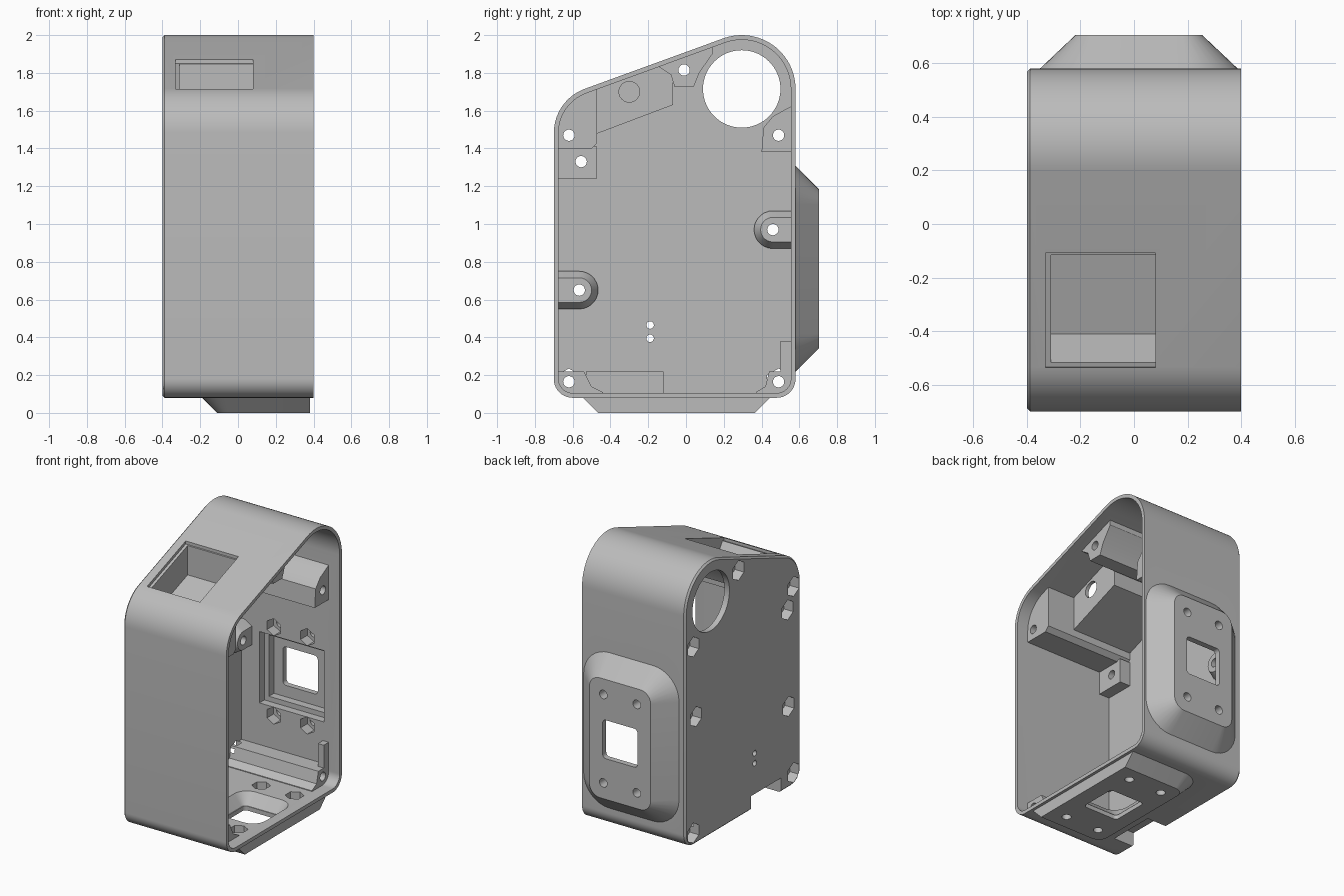
import bpy, bmesh
from math import sin, cos, radians

cube = bpy.data.objects.get("Cube")
if cube:
    bpy.data.objects.remove(cube)

grey = bpy.data.materials.new("mid_grey")
grey.use_nodes = True
COLOUR = (0.5, 0.5, 0.5, 1)
grey.diffuse_color = COLOUR
grey.node_tree.nodes["Principled BSDF"].inputs["Base Color"].default_value = COLOUR


# ---- helpers ----
def arc(u, v, r, a0, a1, n=14):
    angles = [radians(a0 + (a1 - a0) * i / n) for i in range(n + 1)]
    return [(u + r * cos(a), v + r * sin(a)) for a in angles]


def disc(u, v, r, n=32):
    return arc(u, v, r, 90, 450, n)[:-1]


def rect(u, v, w, h, r=0.0):
    if r == 0:
        return [(u - w / 2, v - h / 2), (u + w / 2, v - h / 2),
                (u + w / 2, v + h / 2), (u - w / 2, v + h / 2)]
    du, dv = w / 2 - r, h / 2 - r
    return (arc(u + du, v + dv, r, 0, 90, 8) + arc(u - du, v + dv, r, 90, 180, 8)
            + arc(u - du, v - dv, r, 180, 270, 8) + arc(u + du, v - dv, r, 270, 360, 8))


def span(u0, u1, v0, v1):
    return rect((u0 + u1) / 2, (v0 + v1) / 2, u1 - u0, v1 - v0)


def loft(name, axis, rings):
    """Closed solid through (position along axis, 2D outline) rings."""
    bm = bmesh.new()
    loops = []
    for a, pts in rings:
        place = {"x": lambda u, v: (a, u, v), "y": lambda u, v: (u, a, v),
                 "z": lambda u, v: (u, v, a)}[axis]
        loops.append([bm.verts.new(place(u, v)) for u, v in pts])
    n = len(loops[0])
    for lo, hi in zip(loops, loops[1:]):
        for i in range(n):
            j = (i + 1) % n
            bm.faces.new((lo[i], lo[j], hi[j], hi[i]))
    bm.faces.new(loops[0])
    bm.faces.new(loops[-1])
    bmesh.ops.recalc_face_normals(bm, faces=bm.faces)
    mesh = bpy.data.meshes.new(name)
    bm.to_mesh(mesh)
    bm.free()
    ob = bpy.data.objects.new(name, mesh)
    bpy.context.collection.objects.link(ob)
    mesh.materials.append(grey)
    return ob


def prism(name, axis, pts, a0, a1):
    return loft(name, axis, [(a0, pts), (a1, pts)])


def combine(target, tool, operation="DIFFERENCE"):
    mod = target.modifiers.new("cut", "BOOLEAN")
    mod.operation, mod.solver, mod.object = operation, "EXACT", tool
    bpy.context.view_layer.objects.active = target
    bpy.ops.object.modifier_apply(modifier=mod.name)
    bpy.data.objects.remove(tool)


def outline(d):
    """Housing side profile (y, z), inset by d."""
    return (arc(0.295, 1.715, 0.285 - d, 0, 110, 24) + arc(-0.45, 1.481, 0.25 - d, 110, 180)
            + arc(-0.60, 0.18, 0.1 - d, 180, 270) + arc(0.48, 0.18, 0.1 - d, 270, 360))


# ---- housing and its cavity ----
body = loft("housing", "x", [(-0.4, outline(0.012)), (-0.388, outline(0)), (0.4, outline(0))])
cavity = prism("cavity", "x", outline(0.025), -0.36, 0.5)

# ---- solid features left standing inside the cavity: (outline, end x) ----
POST_END, SHORT_END = 0.315, -0.28
features = [
    # long screw posts in the corners and under the roof
    ([(-0.8, 1.4), (-0.5, 1.4), (-0.47, 1.43), (-0.47, 1.9), (-0.8, 1.9)], POST_END),
    ([(0.4, 1.38), (0.7, 1.38), (0.7, 1.66), (0.55, 1.62), (0.46, 1.57), (0.41, 1.51)], POST_END),
    ([(-0.8, 0), (-0.44, 0), (-0.44, 0.11), (-0.5, 0.14), (-0.54, 0.22), (-0.8, 0.22)], POST_END),
    ([(0.7, 0), (0.37, 0), (0.37, 0.11), (0.42, 0.14), (0.44, 0.22), (0.7, 0.22)], POST_END),
    ([(-0.14, 1.83), (-0.08, 1.79), (-0.06, 1.725), (0.04, 1.725), (0.07, 1.8),
      (0.14, 1.9), (0.14, 2.1), (-0.14, 2.1)], POST_END),
    # short post, pocket casing, port casing
    (span(-0.8, -0.47, 1.24, 1.41), SHORT_END),
    ([(-0.48, 1.475), (-0.07, 1.63), (-0.07, 2.1), (-0.48, 2.1)], 0.105),
    (span(-0.53, -0.12, 0, 0.22), -0.2),
]
for pts, end in features:
    combine(cavity, prism("feature", "x", pts, -0.5, end))

# tapered posts growing out of the front and back walls
for y, z, side in ((0.46, 0.97, 1), (-0.565, 0.65, -1)):
    def stadium(r):
        a = 90 if side > 0 else -90
        return arc(y, z, r, a, a + 180) + [(y + side * 0.3, z - side * r), (y + side * 0.3, z + side * r)]
    combine(cavity, loft("wall_post", "x", [(-0.5, stadium(0.1)), (-0.34, stadium(0.1)),
                                            (SHORT_END, stadium(0.065))]))
# small rib on the back wall
combine(cavity, prism("rib", "x", span(0.5, 0.7, 0.2, 0.38), 0.27, POST_END))
combine(body, cavity)

# ---- raised mounting pads on the back and the underside ----
BX, BZ = 0.018, 0.762
combine(body, loft("back_pad", "y", [
    (0.565, rect(BX, BZ, 0.74, 1.09, 0.2)), (0.58, rect(BX, BZ, 0.74, 1.09, 0.2)),
    (0.705, rect(BX, BZ, 0.475, 0.84, 0.08))]), "UNION")

UX, UY = 0.127, -0.05


def clipped(w, h, r):
    return [(min(u, 0.38), v) for u, v in rect(0.17, UY, w, h, r)]


combine(body, loft("bottom_pad", "z", [
    (0.09, clipped(0.72, 0.99, 0.14)), (0.08, clipped(0.72, 0.99, 0.14)),
    (0, clipped(0.56, 0.83, 0.07))]), "UNION")

# pad windows with recesses behind them
combine(body, prism("back_window", "y", rect(BX, BZ, 0.27, 0.27, 0.025), 0.5, 0.8))
combine(body, prism("back_recess", "y", rect(BX + 0.01, BZ, 0.5, 0.5), 0.54, 0.61))
combine(body, prism("back_recess_step", "y", rect(BX + 0.01, BZ, 0.43, 0.43), 0.54, 0.665))
combine(body, prism("bottom_window", "z", rect(UX, UY, 0.27, 0.27, 0.025), -0.1, 0.2))
combine(body, loft("bottom_recess", "z", [(0.03, rect(UX, UY, 0.28, 0.28, 0.03)),
                                          (0.107, rect(UX, UY, 0.4, 0.42, 0.1))]))

# pad screw holes with hexagonal nut seats inside
for su in (-0.13, 0.13):
    for sv in (-0.31, 0.31):
        combine(body, prism("hole", "y", disc(BX + su, BZ + sv, 0.03, 20), 0.5, 0.8))
        combine(body, prism("nut", "y", disc(BX + su, BZ + sv, 0.06, 6), 0.54, 0.63))
        combine(body, prism("hole", "z", disc(UX + su, UY + sv, 0.03, 20), -0.1, 0.2))
        combine(body, prism("nut", "z", disc(UX + su, UY + sv, 0.06, 6), 0.05, 0.14))

# ---- holes through the side plate ----
screws = [(-0.62, 1.47), (-0.555, 1.33), (-0.62, 0.165), (0.49, 1.47), (0.49, 0.165),
          (-0.01, 1.815), (0.46, 0.97), (-0.565, 0.65)]
for y, z in screws:
    combine(body, prism("hole", "x", disc(y, z, 0.03, 20), -0.5, 0.5))
    combine(body, prism("nut", "x", disc(y, z, 0.07, 6), -0.5, -0.33))
for z in (0.395, 0.465):
    combine(body, prism("pin_hole", "x", disc(-0.19, z, 0.02, 16), -0.5, -0.3))
combine(body, prism("round_opening", "x", disc(0.295, 1.715, 0.205, 64), -0.5, -0.3))

# ---- sloped pocket in the roof, with a cable hole in its end ----
combine(body, prism("roof_pocket", "x", [(-0.41, 1.535), (-0.115, 1.642), (-0.115, 2.1),
                                         (-0.53, 2.1), (-0.53, 1.72)], -0.31, 0.08))
combine(body, prism("pocket_lip", "x", [(-0.535, 1.695), (-0.108, 1.85), (-0.108, 2.1),
                                        (-0.54, 2.1)], -0.33, 0.08))
combine(body, prism("cable_hole", "x", disc(-0.3, 1.7, 0.055, 24), 0, 0.2))

# ---- port notch at the lower side edge ----
combine(body, prism("port_notch", "x", span(-0.48, -0.15, -0.1, 0.18), -0.5, -0.24))

bpy.ops.object.select_all(action="DESELECT")
body.select_set(True)
bpy.context.view_layer.objects.active = body
bpy.ops.object.shade_smooth_by_angle(angle=radians(25))
